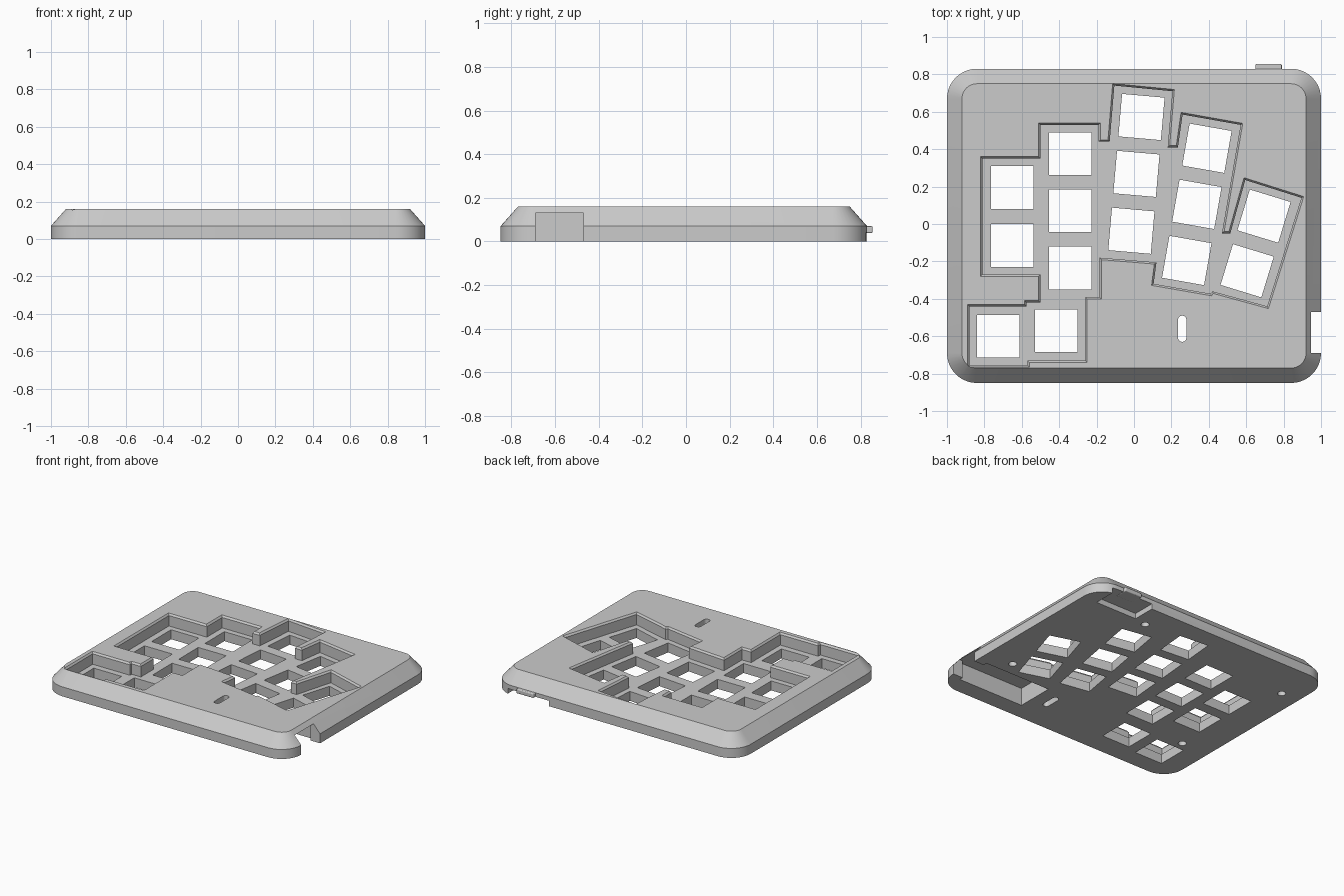
import bpy, bmesh
from math import sin, cos, pi, radians
from mathutils import Vector, Matrix

if "Cube" in bpy.data.objects:
    bpy.data.objects.remove(bpy.data.objects["Cube"])

grey = bpy.data.materials.new("light_grey_plastic")
grey.use_nodes = True
grey.diffuse_color = (0.6, 0.6, 0.6, 1)
grey.node_tree.nodes["Principled BSDF"].inputs["Base Color"].default_value = (0.6, 0.6, 0.6, 1)


def loft(name, layers):
    """Solid through stacked outlines, given as (points, z) pairs."""
    bm = bmesh.new()
    rings = [[bm.verts.new((x, y, z)) for x, y in pts] for pts, z in layers]
    n = len(rings[0])
    for low, high in zip(rings, rings[1:]):
        for i in range(n):
            j = (i + 1) % n
            bm.faces.new((low[i], low[j], high[j], high[i]))
    bm.faces.new(rings[0][::-1])
    bm.faces.new(rings[-1])
    bmesh.ops.recalc_face_normals(bm, faces=bm.faces)
    mesh = bpy.data.meshes.new(name)
    bm.to_mesh(mesh)
    bm.free()
    mesh.materials.append(grey)
    ob = bpy.data.objects.new(name, mesh)
    bpy.context.collection.objects.link(ob)
    return ob


def rounded(x0, x1, y0, y1, r, steps=10):
    """Rounded rectangle outline, counter-clockwise."""
    pts = []
    corners = ((x1 - r, y1 - r), (x0 + r, y1 - r), (x0 + r, y0 + r), (x1 - r, y0 + r))
    for k, (cx, cy) in enumerate(corners):
        for i in range(steps + 1):
            a = pi / 2 * (k + i / steps)
            pts.append((cx + r * cos(a), cy + r * sin(a)))
    return pts


def offset(pts, d):
    """Grow a clockwise outline outward by d with mitred corners."""
    out = []
    for i, p in enumerate(pts):
        p, a, b = Vector(p), Vector(pts[i - 1]), Vector(pts[(i + 1) % len(pts)])
        u, v = (p - a).normalized(), (b - p).normalized()
        n1, n2 = Vector((-u.y, u.x)), Vector((-v.y, v.x))
        out.append(p + (n1 + n2) * d / (1 + n1.dot(n2)))
    return out


def box(name, x0, x1, y0, y1, z0, z1):
    pts = [(x0, y0), (x1, y0), (x1, y1), (x0, y1)]
    return loft(name, [(pts, z0), (pts, z1)])


def cut(target, cutter):
    cutter.hide_render = True
    mod = target.modifiers.new("cut", 'BOOLEAN')
    mod.operation, mod.solver, mod.object = 'DIFFERENCE', 'EXACT', cutter
    bpy.context.view_layer.objects.active = target
    bpy.ops.object.modifier_apply(modifier=mod.name)
    bpy.data.objects.remove(cutter)


# Case body: straight rim, then a sloped shoulder
FLOOR, TOP = 0.07, 0.16
outer = rounded(-1, 1, -0.85, 0.83, 0.16)
inner = rounded(-0.92, 0.92, -0.77, 0.75, 0.08)
case = loft("keyboard_case", [(outer, 0), (outer, FLOOR), (inner, TOP)])

# Stepped key well with a softened upper edge
well = [(-.81, .35), (-.5, .35), (-.5, .53), (-.19, .53), (-.19, .44), (-.13, .44),
        (-.105, .74), (.205, .71), (.18, .41), (.235, .41), (.26, .585), (.57, .53),
        (.47, -.05), (.515, -.05), (.595, .235), (.895, .14), (.712, -.44),
        (.42, -.36), (.41, -.373), (.105, -.32), (.12, -.205), (-.185, -.18),
        (-.185, -.39), (-.26, -.39), (-.26, -.73), (-.57, -.73), (-.57, -.755),
        (-.88, -.755), (-.88, -.44), (-.575, -.44), (-.575, -.42), (-.5, -.42),
        (-.5, -.27), (-.81, -.27)]
wide = offset(well, 0.01)
cut(case, loft("well_cutter", [(well, FLOOR), (well, 0.147), (wide, TOP), (wide, 0.2)]))

# Switch holes: top key of each column, step to the next, count, tilt in degrees
columns = [(-.65, .195, 0, -.31, 2, 0), (-.34, .375, 0, -.305, 3, 0),
           (.04, .572, -.027, -.304, 3, -5), (.39, .405, -.054, -.3, 3, -10),
           (.695, .042, -.09, -.292, 2, -17), (-.725, -.6, .31, .03, 2, 0)]
for x, y, dx, dy, count, tilt in columns:
    turn = Matrix.Rotation(radians(tilt), 2)
    for k in range(count):
        centre = Vector((x + k * dx, y + k * dy))
        square = [centre + turn @ Vector(c) * 0.114
                  for c in ((-1, -1), (1, -1), (1, 1), (-1, 1))]
        cut(case, loft("switch_cutter", [(square, -0.1), (square, 0.3)]))

# Reset slot through the case
slot = rounded(0.235, 0.28, -0.63, -0.49, 0.022, 6)
cut(case, loft("slot_cutter", [(slot, -0.1), (slot, 0.3)]))

# Cable bay under the case and its side opening
cut(case, box("bay_cutter", 0.38, 0.92, -0.72, -0.44, -0.1, 0.13))
cut(case, box("port_cutter", 0.9, 1.2, -0.69, -0.47, -0.1, 0.13))

# Power switch bay at the back
cut(case, box("power_bay_cutter", 0.54, 0.88, 0.66, 1.0, -0.1, 0.04))

# Screw holes in the underside
for x, y in ((.44, .64), (-.855, .52), (-.775, -.42), (.78, -.335)):
    ring = rounded(x - .028, x + .028, y - .028, y + .028, .0279, 5)
    cut(case, loft("screw_cutter", [(ring, -0.1), (ring, 0.05)]))

# Power switch tab with a rounded lower edge
tab = box("power_switch_tab", 0.65, 0.79, 0.76, 0.855, 0.038, 0.07)
bevel = tab.modifiers.new("round", 'BEVEL')
bevel.width, bevel.segments = 0.006, 3

# Smooth the rounded corners, keep hard edges
for ob in (case, tab):
    bpy.ops.object.select_all(action='DESELECT')
    ob.select_set(True)
    bpy.context.view_layer.objects.active = ob
    bpy.ops.object.shade_smooth_by_angle(angle=radians(25))
